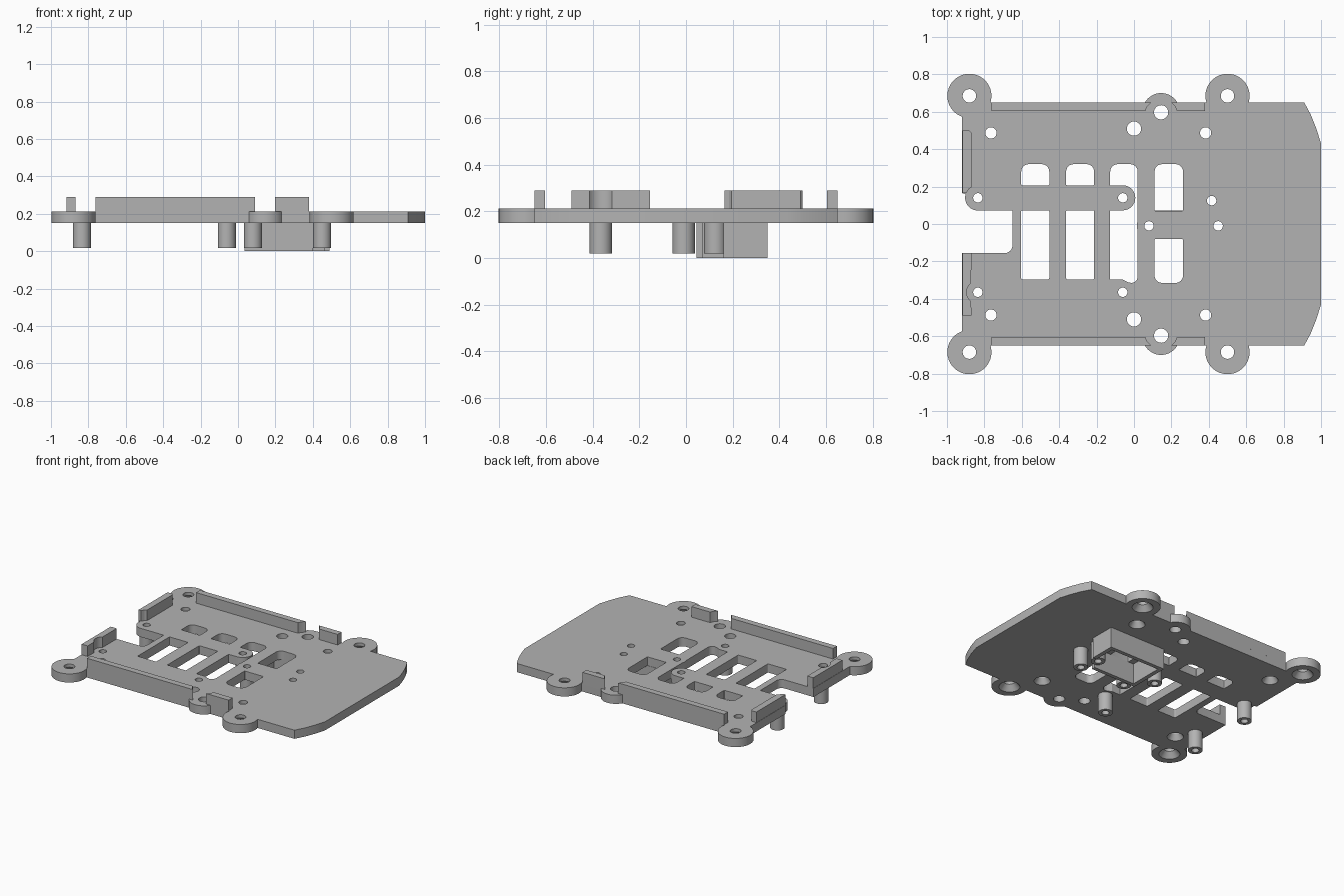
import bpy, bmesh, math

if "Cube" in bpy.data.objects:
    bpy.data.objects.remove(bpy.data.objects["Cube"])

grey = bpy.data.materials.new("plain_grey")
grey.use_nodes = True
COLOUR = (0.45, 0.45, 0.45, 1)
grey.diffuse_color = COLOUR
grey.node_tree.nodes["Principled BSDF"].inputs["Base Color"].default_value = COLOUR

BOTTOM, TOP, LIP_TOP = 0.15, 0.213, 0.29
parts = []


def arc(cx, cy, r, start, end, steps=16):
    angles = [math.radians(start + (end - start) * i / steps) for i in range(steps + 1)]
    return [(cx + r * math.cos(a), cy + r * math.sin(a)) for a in angles]


def circle(cx, cy, r):
    return arc(cx, cy, r, 0, 352.5, 47)


def flip(points):
    return [(x, -y) for x, y in reversed(points)]


def rounded(x0, x1, y0, y1, low, high):
    """Rectangle with separate radii for its lower and upper corners."""
    return (arc(x1 - high, y1 - high, high, 0, 90, 6) + arc(x0 + high, y1 - high, high, 90, 180, 6)
            + arc(x0 + low, y0 + low, low, 180, 270, 6) + arc(x1 - low, y0 + low, low, 270, 360, 6))


def loft(bm, lower, upper, z0, z1):
    """Closed solid between two matching outlines."""
    a = [bm.verts.new((x, y, z0)) for x, y in lower]
    b = [bm.verts.new((x, y, z1)) for x, y in upper]
    bm.faces.new(a[::-1])
    bm.faces.new(b)
    for i in range(len(a)):
        j = (i + 1) % len(a)
        bm.faces.new((a[i], a[j], b[j], b[i]))


def finish(name, bm):
    bmesh.ops.recalc_face_normals(bm, faces=bm.faces)
    mesh = bpy.data.meshes.new(name)
    bm.to_mesh(mesh)
    bm.free()
    mesh.materials.append(grey)
    obj = bpy.data.objects.new(name, mesh)
    bpy.context.collection.objects.link(obj)
    parts.append(obj)
    return obj


def prism(name, outline, z0, z1):
    bm = bmesh.new()
    loft(bm, outline, outline, z0, z1)
    return finish(name, bm)


def cut(target, shapes):
    """Cut (lower outline, upper outline, z0, z1) solids out of the target."""
    bm = bmesh.new()
    for shape in shapes:
        loft(bm, *shape)
    cutter = finish("cutter", bm)
    cutter.hide_render = True
    mod = target.modifiers.new("openings", "BOOLEAN")
    mod.operation = "DIFFERENCE"
    mod.solver = "EXACT"
    mod.object = cutter
    bpy.context.view_layer.objects.active = target
    bpy.ops.object.modifier_apply(modifier=mod.name)
    parts.remove(cutter)
    bpy.data.objects.remove(cutter)


# Base plate outline with mounting ears, side bosses and the end notch
side = ([(1, 0.43), (0.975, 0.51), (0.945, 0.585), (0.91, 0.65)]
        + arc(0.5, 0.685, 0.118, -17.3, 197.3, 32)
        + arc(0.145, 0.6, 0.1, 30, 150)
        + arc(-0.88, 0.685, 0.118, -17.3, 250.2, 36))
notch = ([(-0.92, 0.165), (-0.9, 0.16)] + arc(-0.835, 0.14, 0.068, 170, 270, 10)
         + [(-0.65, 0.072)] + arc(-0.69, -0.115, 0.04, 0, -90, 6) + [(-0.92, -0.155)])
plate = prism("base_plate", side + notch + flip(side), BOTTOM, TOP)

# Rectangular windows
windows = []
for x0, x1 in ((-0.603, -0.453), (-0.363, -0.213)):
    windows += [rounded(x0, x1, 0.207, 0.32, 0.005, 0.04),
                rounded(x0, x1, -0.297, 0.072, 0.008, 0.005)]
windows += [rounded(0.11, 0.262, 0.07, 0.32, 0.005, 0.04),
            rounded(0.11, 0.262, -0.315, -0.08, 0.04, 0.005)]
# Window wrapped around the round-ended tab
windows.append([(-0.127, -0.297), (-0.06, -0.297), (-0.03, -0.312)]
               + arc(-0.015, -0.28, 0.035, 270, 360, 6) + arc(0.08, -0.01, 0.065, 200, 160, 6)
               + arc(-0.02, 0.28, 0.04, 0, 90, 6) + arc(-0.087, 0.28, 0.04, 90, 180, 6)
               + [(-0.127, 0.207)] + arc(-0.06, 0.14, 0.067, 90, -90) + [(-0.127, 0.073)])

# Screw holes: plain ones, and ones countersunk from below
posts = [(-0.835, 0.14), (-0.06, 0.14), (-0.835, -0.365), (-0.06, -0.365),
         (0.08, -0.01), (0.45, -0.01), (0.415, 0.125)]
holes = [circle(x, y, 0.025) for x, y in posts]
sunk = []
for s in (1, -1):
    holes += [circle(0, 0.51 * s, 0.038), circle(0.145, 0.597 * s, 0.038)]
    sunk += [(-0.88, 0.685 * s, 0.036, 0.078), (0.5, 0.685 * s, 0.036, 0.078),
             (-0.765, 0.487 * s, 0.03, 0.06), (0.383, 0.487 * s, 0.03, 0.06)]
cut(plate, [(o, o, 0.1, 0.25) for o in windows + holes]
    + [(circle(x, y, r), circle(x, y, r), 0.17, 0.25) for x, y, r, _ in sunk])
cut(plate, [(circle(x, y, big), circle(x, y, r), 0.14, 0.19) for x, y, r, big in sunk])

# Raised lips along both long sides, open around the bosses
for word, s in (("back", 1), ("front", -1)):
    long_lip = [(-0.762, 0.605), (0.06, 0.605), (0.072, 0.63), (0.092, 0.65), (-0.762, 0.65)]
    short_lip = [(0.23, 0.605), (0.38, 0.605), (0.38, 0.65), (0.198, 0.65), (0.218, 0.63)]
    for kind, lip in (("long", long_lip), ("short", short_lip)):
        prism(f"{word}_{kind}_lip", lip if s > 0 else flip(lip), TOP - 0.01, LIP_TOP)

# Raised lips on the notched end, relieved around the screw positions
prism("end_lip_back", [(-0.918, 0.165), (-0.897, 0.165), (-0.885, 0.185), (-0.87, 0.195),
                       (-0.87, 0.49), (-0.88, 0.5), (-0.918, 0.5)], TOP - 0.01, LIP_TOP)
prism("end_lip_front", [(-0.918, -0.49), (-0.87, -0.49)]
      + arc(-0.835, -0.365, 0.06, 234, 126, 10)
      + [(-0.87, -0.155), (-0.918, -0.155)], TOP - 0.01, LIP_TOP)

# Hollow screw posts hanging under the plate
for i, (x, y) in enumerate(posts):
    post = prism(f"screw_post_{i + 1}", circle(x, y, 0.048), 0.018, BOTTOM)
    bore = circle(x, y, 0.025)
    cut(post, [(bore, bore, -0.1, 0.25)])

# Open housing wall under the plate
prism("housing_wall", [(0.49, 0.16), (0.49, 0.35), (0.035, 0.35), (0.035, 0.045), (0.4, 0.045),
                       (0.4, 0.072), (0.065, 0.072), (0.065, 0.322), (0.46, 0.322), (0.46, 0.16)],
      0, BOTTOM)

# Smooth the round walls and keep the edges crisp
bpy.ops.object.select_all(action="DESELECT")
for obj in parts:
    obj.select_set(True)
bpy.context.view_layer.objects.active = plate
bpy.ops.object.shade_smooth_by_angle(angle=math.radians(25))
